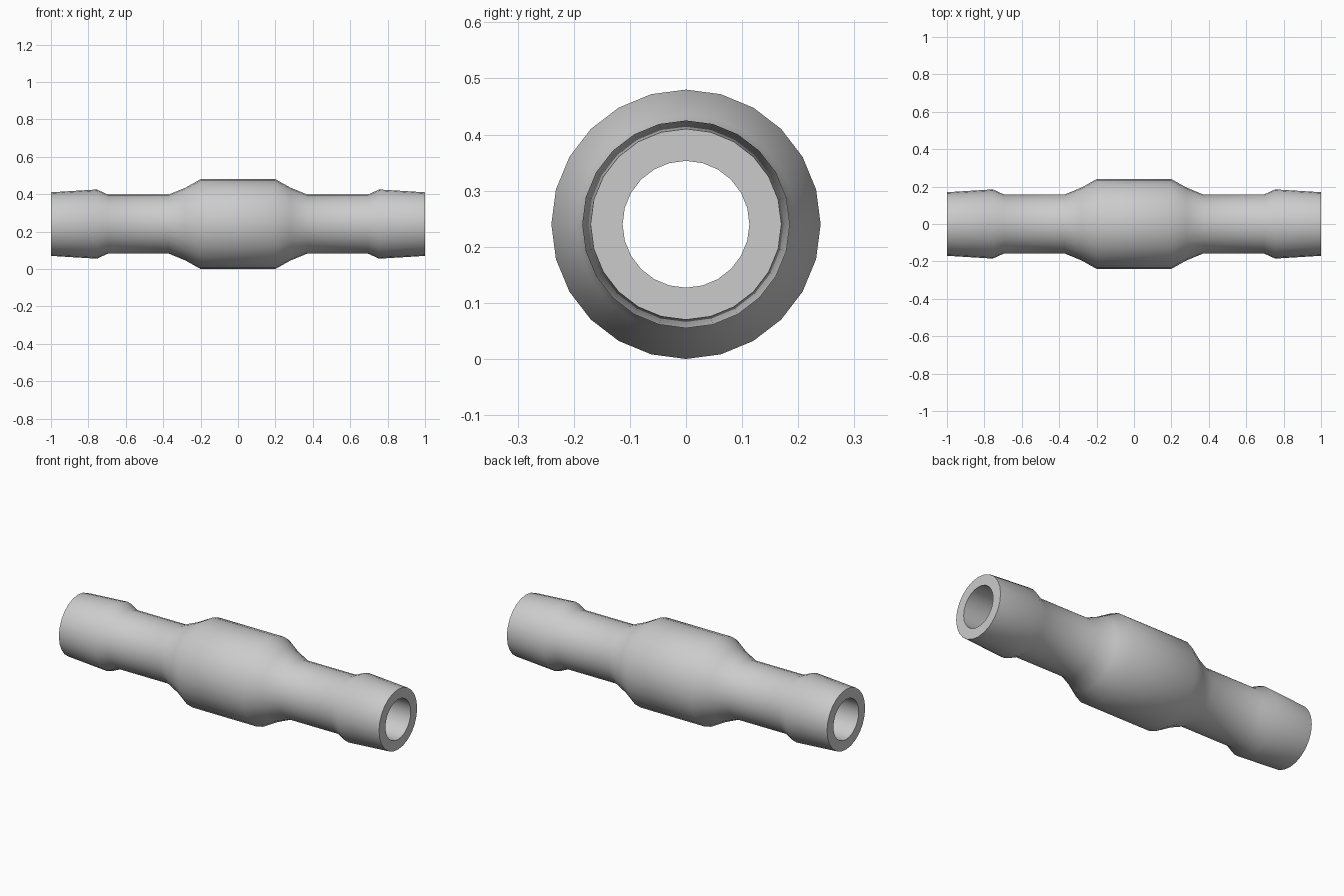
import bpy, bmesh, math
from mathutils import Vector, Matrix

cube = bpy.data.objects.get("Cube")
if cube:
    bpy.data.objects.remove(cube, do_unlink=True)

SIDES = 24
RADIUS = 0.24
BORE = 0.113

# Plain grey plastic
grey = bpy.data.materials.new("light_grey")
grey.use_nodes = True
colour = (0.6, 0.6, 0.6, 1)
grey.diffuse_color = colour
grey.node_tree.nodes["Principled BSDF"].inputs["Base Color"].default_value = colour

# Half profile (distance along the pipe, radius): body, shoulder, neck, barb, tip
half = [(0.2, RADIUS), (0.28, 0.195), (0.37, 0.158), (0.695, 0.158),
        (0.755, 0.185), (1, 0.17)]
outer = [(-x, r) for x, r in reversed(half)] + half
loop = outer + [(1, BORE), (-1, BORE)]

# Revolve the closed section around the x axis
bm = bmesh.new()
verts = [bm.verts.new((x, 0, r)) for x, r in loop]
edges = [bm.edges.new((v, verts[(i + 1) % len(verts)])) for i, v in enumerate(verts)]
bmesh.ops.spin(bm, geom=verts + edges, cent=(0, 0, 0), axis=(1, 0, 0),
               angle=math.tau, steps=SIDES, use_merge=True)
bmesh.ops.remove_doubles(bm, verts=bm.verts[:], dist=1e-4)
bmesh.ops.recalc_face_normals(bm, faces=bm.faces[:])
mesh = bpy.data.meshes.new("hose_connector")
bm.to_mesh(mesh)
bm.free()
mesh.materials.append(grey)

connector = bpy.data.objects.new("hose_connector", mesh)
connector.location.z = RADIUS
bpy.context.collection.objects.link(connector)

# Smooth walls with crisp end rims
bpy.context.view_layer.objects.active = connector
connector.select_set(True)
bpy.ops.object.shade_smooth_by_angle(angle=math.radians(40))
